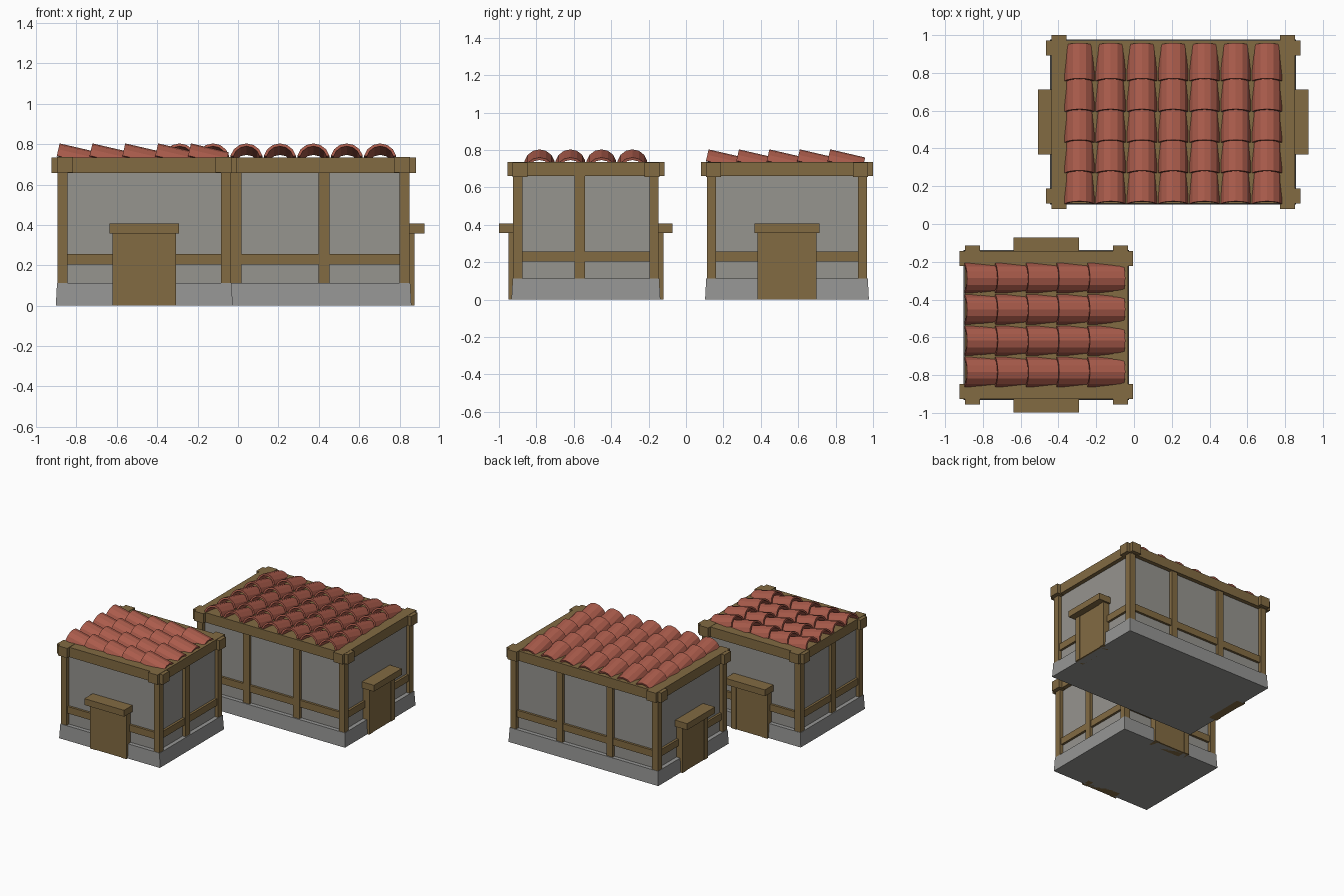
import bpy, bmesh, math
from mathutils import Vector, Matrix

if "Cube" in bpy.data.objects:
    bpy.data.objects.remove(bpy.data.objects["Cube"])


def mat(name, c):
    m = bpy.data.materials.new(name)
    m.diffuse_color = (*c, 1)
    m.use_nodes = True
    m.node_tree.nodes["Principled BSDF"].inputs["Base Color"].default_value = m.diffuse_color
    return m


WOOD = mat("wood", (0.225, 0.146, 0.055))
WALL = mat("plaster_grey", (0.305, 0.297, 0.275))
STONE = mat("plinth_grey", (0.300, 0.300, 0.295))
TILE = mat("clay_red", (0.400, 0.105, 0.070))


def finish(bm, name, m):
    bmesh.ops.recalc_face_normals(bm, faces=bm.faces)
    me = bpy.data.meshes.new(name)
    bm.to_mesh(me)
    bm.free()
    me.materials.append(m)
    ob = bpy.data.objects.new(name, me)
    bpy.context.collection.objects.link(ob)
    return ob


def box(name, m, x0, x1, y0, y1, z0, z1, flare=0):
    """Box from its limits; flare widens the bottom."""
    bm = bmesh.new()
    bmesh.ops.create_cube(bm, size=1)
    for v in bm.verts:
        f = flare if v.co.z < 0 else 0
        sx, sy = (1 if v.co.x > 0 else -1), (1 if v.co.y > 0 else -1)
        v.co = Vector(((x1 if sx > 0 else x0) + sx * f,
                       (y1 if sy > 0 else y0) + sy * f,
                       z1 if v.co.z > 0 else z0))
    return finish(bm, name, m)


def add_tile(bm, origin, turn, length=0.192, half=0.079, rise=0.062, thick=0.014, seg=6):
    """Arched tile; its local y axis runs from the raised end to the low end."""
    R = (half ** 2 + rise ** 2) / (2 * rise)
    a = math.asin(min(1, half / R))
    M = Matrix.Translation(origin) @ Matrix.Rotation(turn, 4, 'Z') @ Matrix.Rotation(-math.radians(13), 4, 'X')
    rings = []
    for y in (0, length):
        ring = []
        for r, order in ((R, range(seg + 1)), (R - thick, range(seg, -1, -1))):
            for i in order:
                t = -a + 2 * a * i / seg
                p = Vector((r * math.sin(t), y, r * math.cos(t) - (R - rise)))
                ring.append(bm.verts.new(M @ p))
        rings.append(ring)
    A, B = rings
    n = len(A)
    for i in range(n):
        j = (i + 1) % n
        bm.faces.new((A[i], A[j], B[j], B[i]))
    for i in range(seg):
        for r in rings:
            bm.faces.new((r[i], r[i + 1], r[n - 2 - i], r[n - 1 - i]))


def house(tag, cx, cy, hx, hy, door_axis, mid_posts, columns, tile_start):
    def part(name, m, x0, x1, y0, y1, z0, z1, flare=0):
        return box(f"{tag}_{name}", m, cx + x0, cx + x1, cy + y0, cy + y1, z0, z1, flare)

    # plinth, wall block and roof deck
    part("plinth", STONE, -hx, hx, -hy, hy, 0, 0.112, 0.006)
    w = 0.032
    part("walls", WALL, -hx + w, hx - w, -hy + w, hy - w, 0.10, 0.70)
    part("roof_deck", WOOD, -hx + 0.01, hx - 0.01, -hy + 0.01, hy - 0.01, 0.69, 0.731)

    # corner posts
    for sx in (-1, 1):
        for sy in (-1, 1):
            xs = sorted((sx * (hx - 0.003), sx * (hx - 0.053)))
            ys = sorted((sy * (hy - 0.003), sy * (hy - 0.053)))
            part("corner_post", WOOD, *xs, *ys, 0.11, 0.67)

    def on_wall(name, m, axis, s, u0, u1, d0, d1, z0, z1):
        """Box on a wall facing s*axis, u along the wall, d outward."""
        d = sorted((s * d0, s * d1))
        if axis == 'x':
            part(name, m, *d, u0, u1, z0, z1)
        else:
            part(name, m, u0, u1, *d, z0, z1)

    for s in (-1, 1):
        # crossing top beams, rails and middle posts
        ys = sorted((s * hy, s * (hy - 0.08)))
        xs = sorted((s * hx, s * (hx - 0.08)))
        part("long_beam", WOOD, -hx - 0.028, hx + 0.028, *ys, 0.657, 0.734)
        part("cross_beam", WOOD, *xs, -hy - 0.028, hy + 0.028, 0.66, 0.736)
        on_wall("rail", WOOD, 'x', s, -hy + 0.04, hy - 0.04, hx - 0.06, hx - 0.014, 0.203, 0.257)
        on_wall("rail", WOOD, 'y', s, -hx + 0.04, hx - 0.04, hy - 0.06, hy - 0.014, 0.203, 0.257)
        post_axis = 'y' if door_axis == 'x' else 'x'
        po = hy if post_axis == 'y' else hx
        for u in mid_posts:
            on_wall("middle_post", WOOD, post_axis, s, u - 0.027, u + 0.027, po - 0.06, po - 0.008, 0.11, 0.67)
        # door with jambs and lintel
        o = hx if door_axis == 'x' else hy
        on_wall("door_panel", WOOD, door_axis, s, -0.115, 0.115, o - 0.05, o + 0.018, 0, 0.36)
        for j in (-1, 1):
            u = sorted((j * 0.158, j * 0.112))
            on_wall("door_jamb", WOOD, door_axis, s, *u, o - 0.05, o + 0.022, 0, 0.36)
        on_wall("door_lintel", WOOD, door_axis, s, -0.173, 0.173, o - 0.05, o + 0.072, 0.357, 0.407)

    # arched roof tiles, five per row
    bm = bmesh.new()
    for c in range(columns):
        u = (c - (columns - 1) / 2) * 0.1655
        for r in range(5):
            t = tile_start + r * 0.1625
            if door_axis == 'x':
                add_tile(bm, Vector((cx + u, cy + t, 0.743)), 0)
            else:
                add_tile(bm, Vector((cx + t, cy + u, 0.743)), -math.pi / 2)
    finish(bm, f"{tag}_roof_tiles", TILE)


house("large_house", 0.2075, 0.54, 0.645, 0.432, 'x', (-0.2175, 0.2175), 7, -0.433)
house("small_house", -0.464, -0.535, 0.432, 0.392, 'y', (-0.033,), 4, -0.433)
